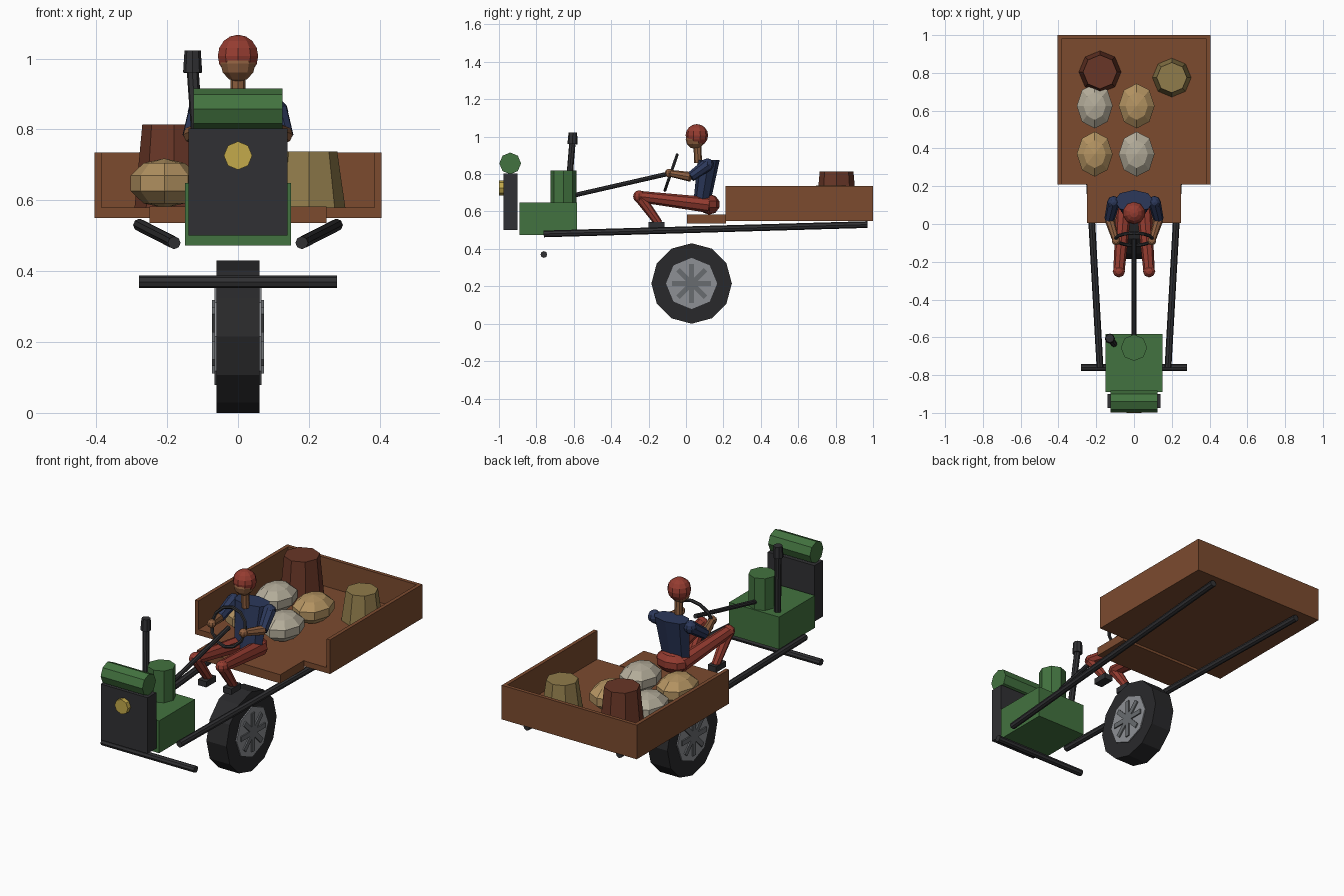
import bpy, bmesh, math
from mathutils import Vector, Matrix

if "Cube" in bpy.data.objects:
    bpy.data.objects.remove(bpy.data.objects["Cube"])

COLORS = {
    "green": (.055, .17, .05), "wood": (.2, .07, .028), "dark": (.03, .03, .033),
    "rubber": (.022, .022, .024), "metal": (.27, .28, .3), "spoke": (.14, .15, .16),
    "lamp": (.55, .4, .07), "beige": (.45, .29, .12), "pale": (.45, .41, .32),
    "straw": (.28, .2, .07), "barrel": (.14, .037, .02), "blue": (.025, .04, .105),
    "red": (.3, .045, .03), "skin": (.27, .115, .05),
}
mats = {}
for key, c in COLORS.items():
    mats[key] = bpy.data.materials.new(key)
    mats[key].diffuse_color = (*c, 1)


def finish(name, bm, color):
    me = bpy.data.meshes.new(name)
    bmesh.ops.recalc_face_normals(bm, faces=bm.faces)
    bm.to_mesh(me)
    bm.free()
    me.materials.append(mats[color])
    ob = bpy.data.objects.new(name, me)
    bpy.context.collection.objects.link(ob)
    return ob


def box(name, x, y, z, color):
    bm = bmesh.new()
    lo, hi = zip(x, y, z)
    size = Vector(hi) - Vector(lo)
    mid = (Vector(hi) + Vector(lo)) / 2
    bmesh.ops.create_cube(bm, size=1, matrix=Matrix.Translation(mid) @ Matrix.Diagonal((*size, 1)))
    return finish(name, bm, color)


def rod(name, a, b, r1, color, r2=None, n=8):
    """Tapered n-sided bar from a to b."""
    a, b = Vector(a), Vector(b)
    d = b - a
    rot = Matrix.Identity(4) if d.xy.length < 1e-6 else d.to_track_quat('Z', 'Y').to_matrix().to_4x4()
    bm = bmesh.new()
    bmesh.ops.create_cone(bm, cap_ends=True, segments=n, radius1=r1, radius2=r1 if r2 is None else r2,
                          depth=d.length, matrix=Matrix.Translation((a + b) / 2) @ rot)
    return finish(name, bm, color)


def ball(name, c, r, color, n=8, rings=5):
    bm = bmesh.new()
    r = r if isinstance(r, tuple) else (r, r, r)
    bmesh.ops.create_uvsphere(bm, u_segments=n, v_segments=rings, radius=1,
                              matrix=Matrix.Translation(c) @ Matrix.Diagonal((*r, 1)))
    return finish(name, bm, color)


# Front wheel: tyre, hub disc and four spoke bars
WY, WZ = .03, .215
rod("tyre", (-.06, WY, WZ), (.06, WY, WZ), .215, "rubber", n=12)
rod("wheel_hub", (-.066, WY, WZ), (.066, WY, WZ), .137, "metal")
for i in range(4):
    s = box(f"wheel_spoke_{i}", (-.073, .073), (-.104, .104), (-.013, .013), "spoke")
    s.location = (0, WY, WZ)
    s.rotation_euler.x = i * math.pi / 4

# Chassis
rod("front_axle", (-.28, -.76, .37), (.28, -.76, .37), .018, "dark")
for s, side in ((-1, "left"), (1, "right")):
    rod(f"{side}_rail", (s * .18, -.76, .48), (s * .278, .97, .53), .018, "dark")

# Engine, radiator, tank, lamp and exhaust
box("engine_block", (-.15, .15), (-.89, -.583), (.473, .648), "green")
rod("engine_cylinder", (0, -.655, .64), (0, -.655, .82), .07, "green")
box("radiator", (-.14, .14), (-.975, -.9), (.5, .803), "dark")
rod("fuel_tank", (-.125, -.94, .857), (.125, -.94, .857), .058, "green")
rod("headlamp", (0, -1, .726), (0, -.965, .726), .04, "lamp")
rod("exhaust_pipe", (-.105, -.635, .64), (-.128, -.607, .97), .017, "dark")
rod("exhaust_cap", (-.128, -.607, .96), (-.128, -.605, 1.022), .027, "dark", .023)

# Steering column and wheel ring
rod("steering_column", (0, -.64, .677), (0, -.08, .805), .012, "dark")
bm = bmesh.new()
N, M, R, T = 12, 6, .1, .009
grid = [[bm.verts.new(((R + T * math.cos(v)) * math.cos(u), (R + T * math.cos(v)) * math.sin(u), T * math.sin(v)))
         for v in (2 * math.pi * j / M for j in range(M))]
        for u in (2 * math.pi * i / N for i in range(N))]
for i in range(N):
    for j in range(M):
        k, l = (i + 1) % N, (j + 1) % M
        bm.faces.new((grid[i][j], grid[k][j], grid[k][l], grid[i][l]))
ring = finish("steering_wheel", bm, "dark")
ring.location = (0, -.08, .808)
ring.rotation_euler.x = math.radians(71)

# Cargo bed, open at the front, and driver platform
box("bed_floor", (-.405, .405), (.21, 1), (.55, .58), "wood")
for s, side in ((-1, "left"), (1, "right")):
    box(f"bed_{side}_wall", sorted((s * .385, s * .405)), (.21, 1), (.55, .735), "wood")
box("bed_back_wall", (-.405, .405), (.98, 1), (.55, .735), "wood")
box("driver_platform", (-.25, .25), (.005, .213), (.536, .583), "wood")

# Cargo: sacks, barrel and basket
for i, x in enumerate((-.208, .014)):
    for j, y in enumerate((.37, .625)):
        ball(f"sack_{i}{j}", (x, y, .648), (.1, .125, .07), "beige" if i == j else "pale")
rod("barrel", (-.18, .805, .578), (-.18, .805, .814), .112, "barrel", .09)
rod("basket", (.2, .775, .578), (.2, .775, .738), .103, "straw", .08)

# Driver: body and head
ball("pelvis", (0, .125, .638), (.09, .056, .055), "red")
torso = rod("torso", (0, 0, 0), (0, 0, .24), .08, "blue", .105)
for v in torso.data.vertices:
    v.co.y = v.co.y * .56 + .083 + v.co.z * .16
    v.co.z += .635
rod("neck", (0, .065, .86), (0, .06, .97), .021, "skin")
ball("face", (0, .05, .986), .052, "skin", 10, 6)
ball("headcloth", (0, .058, 1.007), .06, "red", 10, 8)

# Driver: mirrored limbs
for s, side in ((-1, "left"), (1, "right")):
    hip, knee, ankle = (s * .05, .12, .635), (s * .08, -.25, .68), (s * .075, -.145, .535)
    rod(f"{side}_thigh", hip, knee, .042, "red", .03)
    ball(f"{side}_knee", knee, .033, "red", 8, 6)
    rod(f"{side}_shin", knee, ankle, .03, "red", .022)
    box(f"{side}_foot", sorted((s * .05, s * .1)), (-.2, -.115), (.512, .543), "dark")
    shoulder, elbow, hand = (s * .108, .115, .85), (s * .13, .025, .785), (s * .095, -.09, .805)
    rod(f"{side}_sleeve", shoulder, elbow, .034, "blue", .027)
    ball(f"{side}_shoulder", shoulder, .034, "blue", 8, 6)
    rod(f"{side}_forearm", elbow, hand, .026, "skin", .018)
    ball(f"{side}_hand", hand, .023, "skin", 8, 6)

for m in bpy.data.materials:
    if m.users and not m.is_grease_pencil:
        m.use_nodes = True
        m.node_tree.nodes["Principled BSDF"].inputs["Base Color"].default_value = m.diffuse_color
